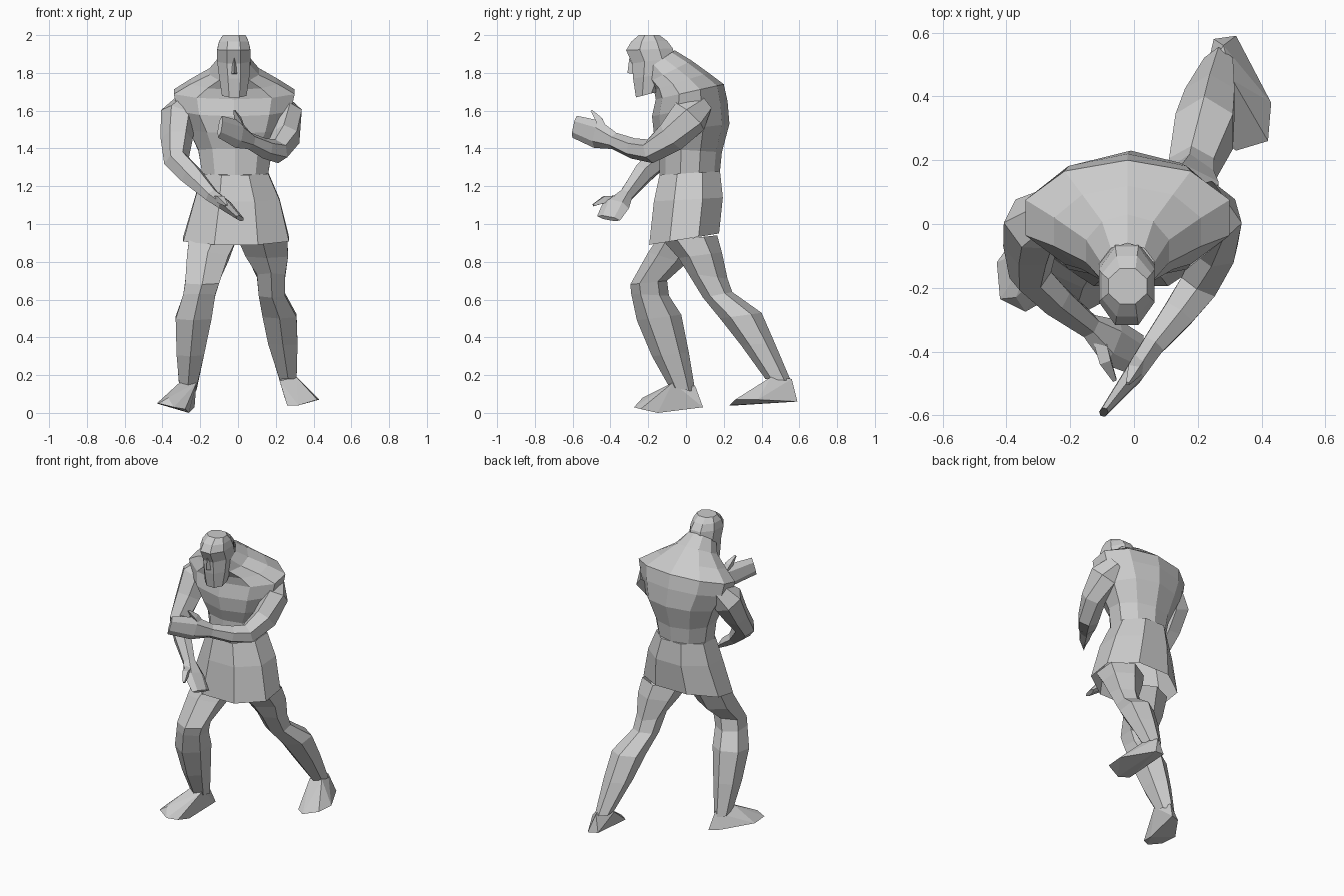
import bpy, bmesh, math
from mathutils import Vector


def unit_ring(n):
    # Polygon with flats facing the sides, scaled to fill a -1..1 box
    pts = [(math.cos(2 * math.pi * (k + 0.5) / n), math.sin(2 * math.pi * (k + 0.5) / n)) for k in range(n)]
    mx, my = max(p[0] for p in pts), max(p[1] for p in pts)
    return [(a / mx, b / my) for a, b in pts]


def finish(name, bm):
    bmesh.ops.recalc_face_normals(bm, faces=bm.faces)
    me = bpy.data.meshes.new(name)
    bm.to_mesh(me)
    bm.free()
    ob = bpy.data.objects.new(name, me)
    bpy.context.collection.objects.link(ob)
    return ob


def skin(name, rings, bottom=True, top=True):
    bm = bmesh.new()
    vs = [[bm.verts.new(p) for p in r] for r in rings]
    n = len(vs[0])
    for a, b in zip(vs, vs[1:]):
        for i in range(n):
            j = (i + 1) % n
            bm.faces.new((a[i], a[j], b[j], b[i]))
    if bottom:
        bm.faces.new(vs[0])
    if top:
        bm.faces.new(vs[-1])
    return finish(name, bm)


def body(name, sections, n=8, **caps):
    # Sections: left x, right x, front y, front z, back y, back z
    rings = []
    for x0, x1, yf, zf, yb, zb in sections:
        rings.append([((x0 + x1) / 2 + a * (x1 - x0) / 2,
                       yf + (b + 1) / 2 * (yb - yf),
                       zf + (b + 1) / 2 * (zb - zf)) for a, b in unit_ring(n)])
    return skin(name, rings, **caps)


def limb(name, path, ref, n=6):
    # Path: x, y, z, half thickness, half height along ref
    pts = [Vector(p[:3]) for p in path]
    rings = []
    for i, p in enumerate(path):
        t = (pts[min(i + 1, len(pts) - 1)] - pts[max(i - 1, 0)]).normalized()
        side = t.cross(Vector(ref)).normalized()
        up = side.cross(t)
        rings.append([pts[i] + side * a * p[3] + up * b * p[4] for a, b in unit_ring(n)])
    return skin(name, rings, bottom=False)


def hull(name, pts):
    bm = bmesh.new()
    for p in pts:
        bm.verts.new(p)
    bmesh.ops.convex_hull(bm, input=bm.verts)
    loose = [v for v in bm.verts if not v.link_faces]
    bmesh.ops.delete(bm, geom=loose, context='VERTS')
    return finish(name, bm)


# Hunched torso rising into the neck
body("torso", [
    (-0.19, 0.16, -0.14, 1.26, 0.18, 1.28),
    (-0.21, 0.18, -0.14, 1.40, 0.19, 1.38),
    (-0.26, 0.24, -0.17, 1.48, 0.23, 1.53),
    (-0.32, 0.28, -0.18, 1.57, 0.22, 1.65),
    (-0.34, 0.30, -0.16, 1.66, 0.20, 1.74),
    (-0.25, 0.21, -0.17, 1.71, 0.12, 1.80),
    (-0.15, 0.11, -0.20, 1.75, 0.03, 1.865),
    (-0.105, 0.065, -0.23, 1.80, -0.06, 1.92)], n=10, bottom=False, top=False)

# Flared tunic skirt with a closed underside
body("tunic_skirt", [
    (-0.19, 0.16, -0.14, 1.26, 0.18, 1.28),
    (-0.23, 0.22, -0.17, 1.12, 0.195, 1.14),
    (-0.29, 0.27, -0.195, 0.89, 0.175, 0.95)], top=False)

# Head with long hair and beard
body("bearded_head", [
    (-0.085, 0.045, -0.265, 1.67, -0.15, 1.70),
    (-0.10, 0.06, -0.28, 1.77, -0.09, 1.80),
    (-0.11, 0.065, -0.285, 1.85, -0.06, 1.88),
    (-0.11, 0.065, -0.317, 1.92, -0.07, 1.93),
    (-0.10, 0.055, -0.29, 1.965, -0.10, 1.97),
    (-0.08, 0.04, -0.25, 2.0, -0.14, 2.0)])
hull("nose", [(-0.02, -0.30, 1.88), (-0.045, -0.26, 1.79), (0.005, -0.26, 1.79), (-0.02, -0.31, 1.80)])

# Legs: one bent forward, one stretched behind
body("front_leg", [
    (-0.26, -0.01, -0.16, 0.91, 0.06, 0.92),
    (-0.27, -0.05, -0.20, 0.85, 0.00, 0.79),
    (-0.28, -0.10, -0.295, 0.68, -0.10, 0.70),
    (-0.29, -0.12, -0.29, 0.63, -0.09, 0.62),
    (-0.33, -0.14, -0.26, 0.49, -0.025, 0.52),
    (-0.325, -0.18, -0.18, 0.30, 0.015, 0.32),
    (-0.31, -0.22, -0.09, 0.14, 0.05, 0.11)], n=6, bottom=False, top=False)
body("back_leg", [
    (0.00, 0.26, -0.12, 0.91, 0.165, 0.94),
    (0.04, 0.265, -0.04, 0.82, 0.19, 0.85),
    (0.10, 0.25, 0.01, 0.74, 0.22, 0.71),
    (0.11, 0.25, 0.09, 0.61, 0.245, 0.64),
    (0.13, 0.31, 0.18, 0.50, 0.40, 0.53),
    (0.16, 0.315, 0.29, 0.36, 0.47, 0.37),
    (0.22, 0.31, 0.42, 0.18, 0.555, 0.17)], n=6, bottom=False, top=False)

# Feet
hull("front_foot", [
    (-0.23, 0.09, 0.03), (-0.30, 0.06, 0.04), (-0.43, -0.12, 0.05), (-0.42, -0.235, 0.05),
    (-0.26, -0.15, 0.0), (-0.34, -0.275, 0.03), (-0.28, -0.24, 0.02), (-0.37, -0.23, 0.08),
    (-0.31, -0.07, 0.16), (-0.22, -0.07, 0.16), (-0.25, 0.05, 0.14)])
hull("back_foot", [
    (0.25, 0.58, 0.07), (0.32, 0.59, 0.06), (0.43, 0.38, 0.07), (0.42, 0.26, 0.07),
    (0.32, 0.23, 0.04), (0.26, 0.27, 0.04), (0.22, 0.45, 0.17), (0.31, 0.45, 0.19),
    (0.28, 0.56, 0.18), (0.28, 0.36, 0.12)])

# Raised arm and lowered arm, each ending in a flat hand
limb("raised_arm", [
    (0.21, 0.08, 1.64, 0.06, 0.07), (0.255, 0.02, 1.57, 0.075, 0.105),
    (0.255, -0.08, 1.46, 0.065, 0.085), (0.205, -0.19, 1.385, 0.06, 0.065),
    (0.14, -0.28, 1.40, 0.05, 0.055), (0.06, -0.38, 1.44, 0.035, 0.045),
    (0.00, -0.47, 1.475, 0.03, 0.075), (-0.095, -0.59, 1.515, 0.012, 0.06)], (0, 0, 1))
limb("lowered_arm", [
    (-0.25, 0.05, 1.65, 0.06, 0.07), (-0.315, 0.0, 1.57, 0.085, 0.10),
    (-0.325, -0.07, 1.45, 0.075, 0.08), (-0.325, -0.16, 1.335, 0.06, 0.065),
    (-0.25, -0.235, 1.26, 0.055, 0.055), (-0.14, -0.32, 1.15, 0.035, 0.04),
    (-0.07, -0.37, 1.10, 0.03, 0.075), (0.01, -0.41, 1.03, 0.012, 0.065)], (-0.45, -0.85, 0.3))

# Thumbs
limb("raised_thumb", [(0.02, -0.43, 1.49, 0.02, 0.02), (0.00, -0.46, 1.55, 0.018, 0.018),
                      (-0.02, -0.50, 1.60, 0.005, 0.005)], (1, 0, 0), n=4)
limb("lowered_thumb", [(-0.11, -0.36, 1.13, 0.02, 0.02), (-0.09, -0.43, 1.13, 0.018, 0.018),
                       (-0.06, -0.49, 1.10, 0.006, 0.006)], (1, 0, 0), n=4)
